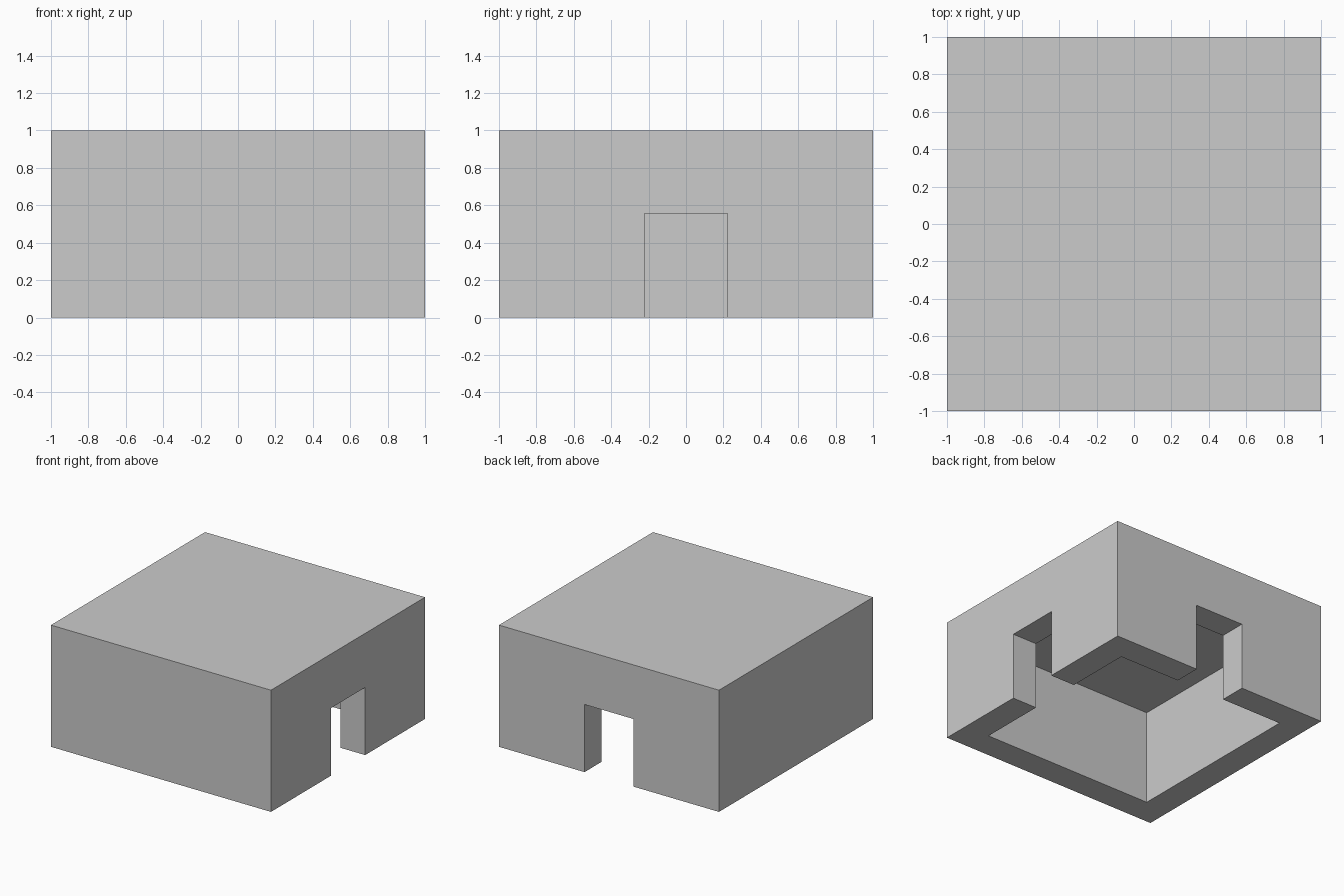
import bpy

if "Cube" in bpy.data.objects:
    bpy.data.objects.remove(bpy.data.objects["Cube"])

U = 2 / 9  # wall thickness, also half the door width


def box(name, lo, hi):
    """Axis-aligned box between two corners."""
    size = [b - a for a, b in zip(lo, hi)]
    mid = [(a + b) / 2 for a, b in zip(lo, hi)]
    bpy.ops.mesh.primitive_cube_add(size=1)
    ob = bpy.context.object
    ob.name = ob.data.name = name
    for v in ob.data.vertices:
        v.co = [c * s + m for c, s, m in zip(v.co, size, mid)]
    return ob


def cut(target, cutter):
    """Subtract the cutter, apply the result and discard the cutter."""
    cutter.hide_render = True
    mod = target.modifiers.new(cutter.name, 'BOOLEAN')
    mod.operation = 'DIFFERENCE'
    mod.solver = 'EXACT'
    mod.object = cutter
    bpy.context.view_layer.objects.active = target
    bpy.ops.object.modifier_apply(modifier=mod.name)
    bpy.data.objects.remove(cutter)


# Block with walls and flat roof
shell = box("room_shell", (-1, -1, 0), (1, 1, 1))

# Room hollow, open at the bottom
a = 1 - U
cut(shell, box("room_hollow", (-a, -a, -0.5), (a, a, a)))

# Doorways in the right and back walls
door_top = 2.5 * U
cut(shell, box("right_doorway", (0.5, -U, -0.5), (1.5, U, door_top)))
cut(shell, box("back_doorway", (-U, 0.5, -0.5), (U, 1.5, door_top)))
